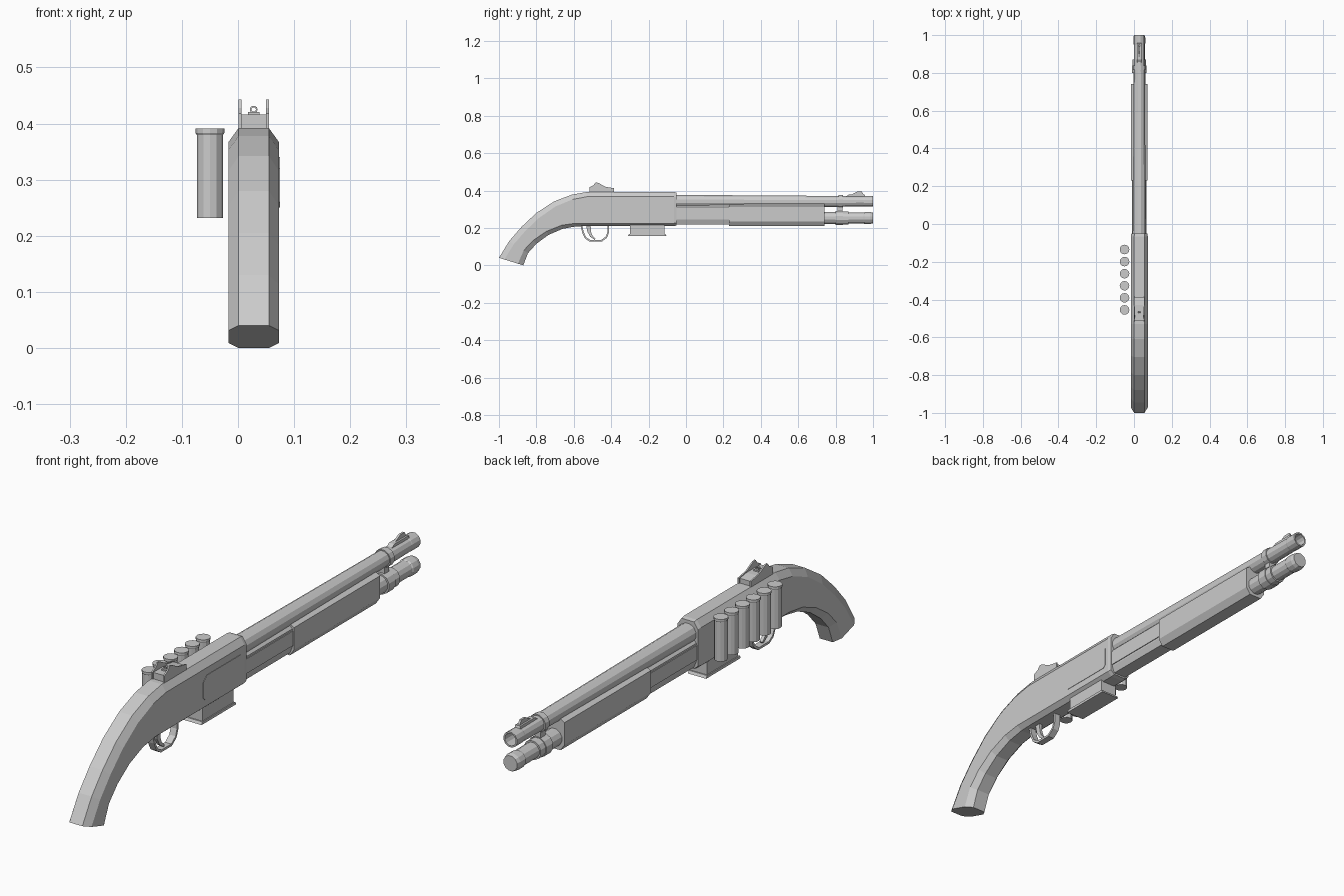
import bpy, bmesh, math
from mathutils import Vector

if "Cube" in bpy.data.objects:
    bpy.data.objects.remove(bpy.data.objects["Cube"])

CX = 0.028  # centre line of the gun body
grey = bpy.data.materials.new("metal grey")
grey.diffuse_color = (0.6, 0.6, 0.6, 1)
grey.use_nodes = True
grey.node_tree.nodes["Principled BSDF"].inputs["Base Color"].default_value = grey.diffuse_color


def finish(name, bm):
    bmesh.ops.recalc_face_normals(bm, faces=bm.faces)
    me = bpy.data.meshes.new(name)
    bm.to_mesh(me)
    bm.free()
    me.materials.append(grey)
    ob = bpy.data.objects.new(name, me)
    bpy.context.collection.objects.link(ob)
    return ob


def loft(name, rings, closed=False):
    """Skin a list of equal-length rings; cap the ends unless closed."""
    bm = bmesh.new()
    vs = [[bm.verts.new(p) for p in r] for r in rings]
    n = len(rings[0])
    pairs = list(zip(vs, vs[1:])) + ([(vs[-1], vs[0])] if closed else [])
    for a, b in pairs:
        for i in range(n):
            j = (i + 1) % n
            bm.faces.new((a[i], a[j], b[j], b[i]))
    if not closed:
        bm.faces.new(vs[0])
        bm.faces.new(vs[-1])
    return finish(name, bm)


def slab(name, outline, x0, x1):
    """Extrude a (y, z) outline across x."""
    return loft(name, [[(x, y, z) for y, z in outline] for x in (x0, x1)])


def tube(name, z, profile, sides=12, closed=False):
    """Lathe (y, radius) pairs around a lengthwise axis."""
    rings = [[(CX + r * math.sin(math.tau * (i + .5) / sides), y,
               z + r * math.cos(math.tau * (i + .5) / sides)) for i in range(sides)]
             for y, r in profile]
    return loft(name, rings, closed)


def octagon(top, bot, hw, flat, ct, cb):
    """Chamfered section between two (y, z) points; ct, cb are chamfer depths."""
    t, b = Vector(top), Vector(bot)
    d = (b - t).normalized()
    t2, b2 = t + d * ct, b - d * cb
    row = [(-flat, t), (flat, t), (hw, t2), (hw, b2),
           (flat, b), (-flat, b), (-hw, b2), (-hw, t2)]
    return [(CX + x, p.x, p.y) for x, p in row]


# Receiver running back into the curved pistol grip
stations = [
    ((-1.0, .04), (-.87, .0), .03, .03),
    ((-.945, .13), (-.845, .065), .03, .027),
    ((-.88, .205), (-.80, .115), .03, .025),
    ((-.80, .28), (-.735, .163), .03, .022),
    ((-.705, .342), (-.66, .195), .028, .02),
    ((-.61, .378), (-.59, .208), .026, .017),
    ((-.53, .392), (-.53, .21), .025, .015),
    ((-.065, .392), (-.065, .21), .025, .015)]
rings = [octagon(t, b, .045, .027, ct, cb) for t, b, ct, cb in stations]
rings.append(octagon((-.05, .389), (-.05, .213), .042, .026, .024, .014))
loft("receiver_and_grip", rings)

# Ejection port cover, a thin plate with clipped corners
port = [(-.30, .25), (-.09, .25), (-.08, .26), (-.08, .33),
        (-.09, .34), (-.29, .34), (-.31, .32), (-.31, .26)]
slab("ejection_port", port, CX + .04, CX + .0465)

# Barrel with open bore
tube("barrel", .342, [(-.06, .036), (.23, .034), (.80, .030), (.95, .028), (.955, .029),
                      (1.0, .029), (1.0, .023), (.85, .023), (.85, .005), (-.06, .005)],
     12, True)

# Magazine tube and stepped end cap
tube("magazine_tube", .253, [(-.06, .033), (.84, .033), (.84, .036), (.87, .036),
                             (.87, .030), (.95, .030), (.955, .033), (.985, .033),
                             (1.0, .029)])

# Clamp joining barrel and magazine tube
tube("clamp_ring", .253, [(.80, .039), (.84, .039)])
tube("clamp_upper_ring", .342, [(.815, .034), (.84, .034)])
slab("clamp_bridge", [(.81, .27), (.838, .27), (.838, .33), (.81, .33)], CX - .012, CX + .012)

# Slide housing and pump fore-end
for name, y0, y1, hw, z0, z1 in (("slide_housing", -.06, .235, .036, .219, .322),
                                 ("pump_foreend", .23, .74, .043, .21, .328)):
    loft(name, [octagon((y, z1), (y, z0), hw, .026, .01, .025) for y in (y0, y1)])
for s in (-1, 1):
    slab("slide_bar", [(-.06, .25), (.24, .25), (.24, .305), (-.06, .305)],
         CX + s * .034, CX + s * .039)

# Box under the receiver with a flared bottom plate
slab("lower_box", [(-.30, .165), (-.115, .165), (-.115, .225), (-.30, .225)],
     CX - .034, CX + .034)
slab("lower_box_plate", [(-.31, .158), (-.105, .158), (-.11, .168), (-.305, .168)],
     CX - .038, CX + .038)

# Trigger guard as a bent strip
path = [(-.565, .22), (-.555, .175), (-.54, .143), (-.515, .127),
        (-.45, .127), (-.422, .148), (-.412, .175), (-.412, .22)]
mid = Vector((-.485, .215))
inner = []
for p in path:
    v = mid - Vector(p)
    inner.append(tuple(Vector(p) + v.normalized() * .009))
slab("trigger_guard", path + inner[::-1], CX - .013, CX + .013)

# Trigger
slab("trigger", [(-.535, .22), (-.527, .18), (-.512, .152), (-.488, .136), (-.484, .142),
                 (-.5, .158), (-.508, .18), (-.51, .22)], CX - .006, CX + .006)

# Rear sight: base, two wings, stem and peep ring
slab("rear_sight_base", [(-.51, .385), (-.39, .385), (-.39, .41), (-.43, .416), (-.51, .416)],
     CX - .026, CX + .026)
wing = [(-.515, .385), (-.515, .418), (-.495, .428), (-.483, .443), (-.47, .441),
        (-.43, .42), (-.385, .412), (-.385, .385)]
for s in (-1, 1):
    slab("rear_sight_wing", wing, CX + s * .022, CX + s * .0275)
slab("rear_sight_stem", [(-.48, .41), (-.455, .41), (-.455, .421), (-.48, .421)],
     CX - .010, CX + .010)
tube("peep_ring", .425, [(-.472, .007), (-.462, .007), (-.462, .004), (-.472, .004)], 10, True)

# Front sight ramp and blade
slab("front_sight_ramp", [(.85, .365), (.96, .365), (.955, .378), (.87, .378)],
     CX - .011, CX + .011)
slab("front_sight_blade", [(.87, .37), (.955, .37), (.94, .394), (.915, .394)],
     CX - .004, CX + .004)

# Row of six spare shells beside the receiver
for k in range(6):
    y = -.135 - .064 * k
    rings = [[(-.05 + r * math.cos(math.tau * i / 12), y + r * math.sin(math.tau * i / 12), z)
              for i in range(12)]
             for z, r in ((.232, .0235), (.38, .0235), (.383, .0255), (.391, .0255))]
    loft("spare_shell", rings)
